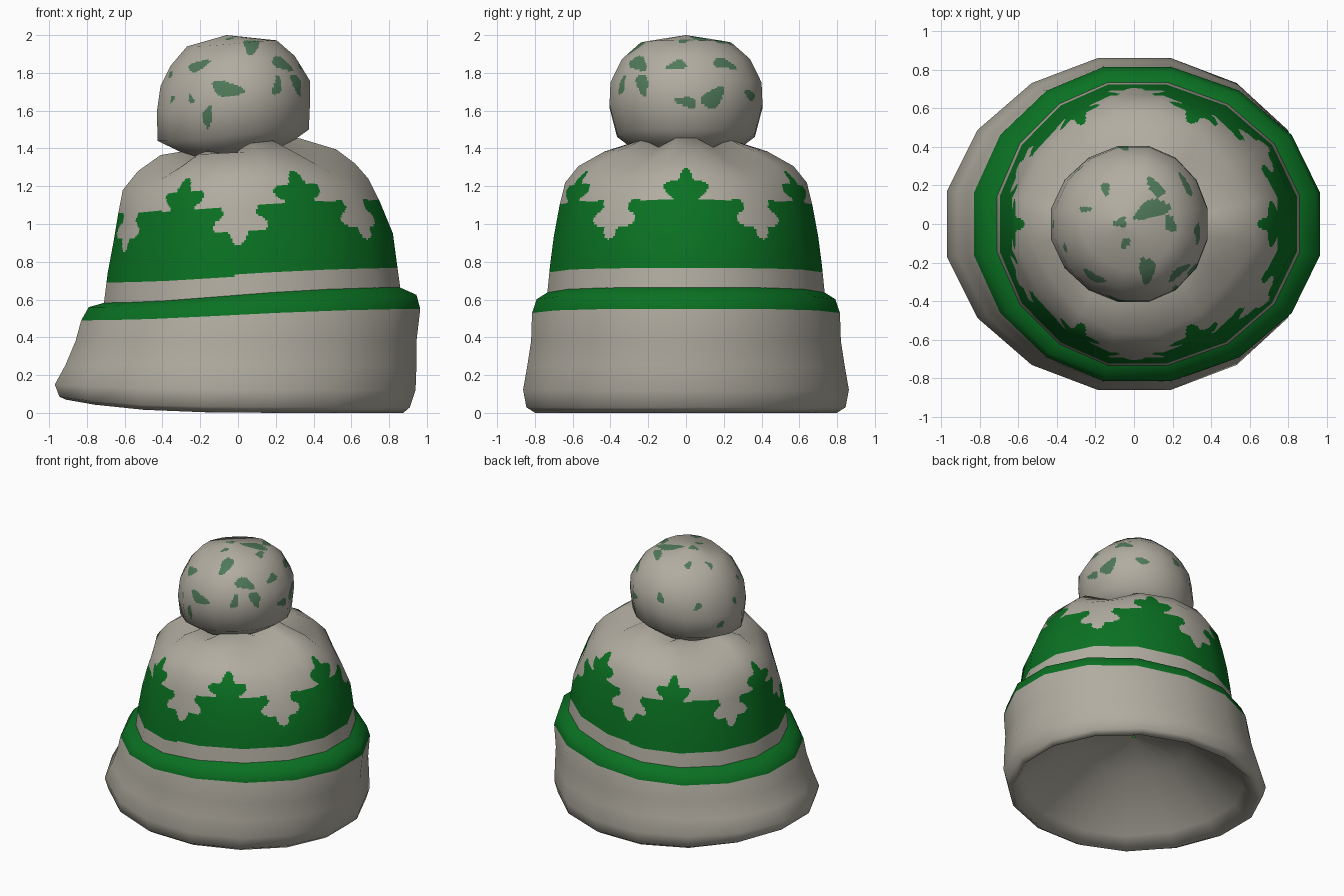
import bpy, bmesh, math
from mathutils import Vector

if "Cube" in bpy.data.objects:
    bpy.data.objects.remove(bpy.data.objects["Cube"])

SIDES = 16


def material(name, rgb):
    m = bpy.data.materials.new(name)
    m.diffuse_color = (*rgb, 1)
    m.use_nodes = True
    m.node_tree.nodes["Principled BSDF"].inputs["Base Color"].default_value = m.diffuse_color
    return m


WOOL = material("cream wool", (0.44, 0.415, 0.355))
GREEN = material("green wool", (0.003, 0.165, 0.016))
FLECK = material("soft green fleck", (0.08, 0.19, 0.10))


def smooth(t):
    t = min(max(t, 0), 1)
    return t * t * (3 - 2 * t)


def ring_point(ring, k):
    """Point k of a tilted oval ring: left x, right x, half depth, left z, right z, tilt power."""
    xl, xr, ry, zl, zr = ring[:5]
    a = (k + 0.5) * 2 * math.pi / SIDES
    n = math.cos(math.pi / SIDES)
    c, s = math.cos(a) / n, math.sin(a) / n
    t = (1 - c) / 2
    f = max(t, 0) ** ring[5] if len(ring) > 5 else smooth(t)
    if xl * xr > 0:                            # tiny off-centre cap ring
        x = (xl + xr) / 2 + (xr - xl) / 2 * c
    else:                                      # left and right halves differ
        x = xr * c if c > 0 else -xl * c * (0.95 + 0.05 * c * c)
    return Vector((x, ry * s, zr + (zl - zr) * f))


def loft(name, rings, mats, rule=None, cols=1, rows=1, shape=None):
    """Low-poly loft; cols and rows split its faces so that a rule can paint them."""
    bm = bmesh.new()
    grid = []
    for j, r in enumerate(rings):
        row = []
        for k in range(SIDES):
            p = ring_point(r, k)
            row.append(bm.verts.new(shape(p, j, k) if shape else p))
        grid.append(row)
    for lo, hi in zip(grid, grid[1:]):
        for k in range(SIDES):
            n = (k + 1) % SIDES
            bm.faces.new((lo[k], lo[n], hi[n], hi[k]))
    bm.normal_update()
    # split each coarse face evenly, keeping the coarse smooth normals
    verts, normals, faces, mat_ids = [], [], [], []
    nc, nr = SIDES * cols, (len(rings) - 1) * rows
    for j in range(nr + 1):
        b = min(j // rows, len(rings) - 2)
        v = j / rows - b
        for i in range(nc):
            k, u = i // cols, (i % cols) / cols
            n = (k + 1) % SIDES
            q = (grid[b][k], grid[b][n], grid[b + 1][k], grid[b + 1][n])
            w = ((1 - u) * (1 - v), u * (1 - v), (1 - u) * v, u * v)
            verts.append(sum((x.co * y for x, y in zip(q, w)), Vector()))
            normals.append(sum((x.normal * y for x, y in zip(q, w)), Vector()).normalized())
    for j in range(nr):
        for i in range(nc):
            n = (i + 1) % nc
            f = (j * nc + i, j * nc + n, (j + 1) * nc + n, (j + 1) * nc + i)
            faces.append(f)
            mid = sum((verts[x] for x in f), Vector()) / 4
            mat_ids.append(rule(mid, j // rows) if rule else 0)
    bm.free()
    me = bpy.data.meshes.new(name)
    me.from_pydata(verts, [], faces)
    for m in mats:
        me.materials.append(m)
    for p, m in zip(me.polygons, mat_ids):
        p.material_index = m
        p.use_smooth = True
    me.normals_split_custom_set_from_vertices(normals)
    ob = bpy.data.objects.new(name, me)
    bpy.context.collection.objects.link(ob)
    return ob


# Folded brim: down the shallow lining, around the rim, up the outside, over the green edge
brim = [
    (-0.01, 0.01, 0.01, 0.47, 0.47), (-0.40, 0.42, 0.38, 0.40, 0.40),
    (-0.80, 0.80, 0.73, 0.14, 0.08, 6), (-0.91, 0.875, 0.80, 0.07, 0.0, 6),
    (-0.945, 0.91, 0.845, 0.085, 0.03, 6), (-0.97, 0.94, 0.862, 0.15, 0.12, 4),
    (-0.915, 0.945, 0.84, 0.25, 0.25), (-0.86, 0.945, 0.82, 0.38, 0.38),
    (-0.83, 0.965, 0.815, 0.49, 0.55), (-0.79, 0.945, 0.79, 0.56, 0.625),
    (-0.70, 0.855, 0.735, 0.585, 0.665)]
loft("folded_brim", brim, [WOOL, GREEN], lambda p, j: int(j >= 8))

# Crown with a leaf-patterned green band and gathered pleats
UP_LEAVES = (0, 65, 118, 180, -118, -65)
DOWN_LEAVES = (35, 90, 155, -155, -90, -35)


def in_leaf(u, v, size):
    """Five-lobed leaf with its tip towards +v."""
    phi = math.atan2(u, v)
    return math.hypot(u, v) < size + 0.027 * math.cos(5 * phi)


def near(angle, centres):
    d = min((((angle - c + 180) % 360) - 180 for c in centres), key=abs)
    return math.radians(d) * 0.68


def crown_rule(p, j):
    x = p.x / (0.82 if p.x > 0 else 0.67)
    z = p.z + 0.07 * smooth((1 - x) / 2)      # undo the sideways tilt
    a = math.degrees(math.atan2(p.y / 0.7, x))
    if z < 0.763:
        return 0
    if in_leaf(near(a, DOWN_LEAVES), 1.06 - z, 0.113):
        return 0
    return int(z < 1.13 or in_leaf(near(a, UP_LEAVES), z - 1.165, 0.108))


def pleat(p, j, k):
    w = (0, 0, 0, 0.15, 0.35, 0.7, 1.1, 0.8, 0.7, 0.5)[j]
    if k in (1, 6, 9, 14):
        p.z -= 0.06 * w
        p.xy *= 1 - 0.1 * w
    elif k in (2, 5, 10, 13):
        p.xy *= 1 - 0.05 * w
    elif k in (4, 11) and j > 6:
        p.z -= 0.06
    return p


crown = [
    (-0.71, 0.86, 0.735, 0.58, 0.655), (-0.69, 0.84, 0.72, 0.74, 0.80),
    (-0.66, 0.82, 0.70, 0.90, 0.95), (-0.635, 0.75, 0.67, 1.05, 1.12),
    (-0.61, 0.69, 0.64, 1.18, 1.24), (-0.53, 0.62, 0.57, 1.28, 1.32),
    (-0.41, 0.52, 0.43, 1.365, 1.395), (-0.26, 0.32, 0.28, 1.39, 1.455),
    (-0.17, 0.20, 0.18, 1.37, 1.43), (-0.02, 0.02, 0.02, 1.38, 1.40)]
loft("crown", crown, [WOOL, GREEN], crown_rule, 24, 13, pleat)

# Pompom flecks: azimuth, elevation, half width, half height
FLECKS = [
    (-125, 28, 0.065, 0.035), (-96, 8, 0.08, 0.038), (-70, 48, 0.045, 0.07),
    (-45, 28, 0.065, 0.038), (-56, 10, 0.026, 0.045), (-35, 11, 0.038, 0.05),
    (-111, -13, 0.026, 0.055), (-125, 0, 0.02, 0.022), (-145, 0, 0.02, 0.02),
    (35, 28, 0.065, 0.03), (-8, 27, 0.055, 0.026), (0, -2, 0.055, 0.026),
    (21, 1, 0.06, 0.05), (56, 3, 0.045, 0.025), (0, 56, 0.045, 0.025),
    (55, 53, 0.06, 0.034), (34, 68, 0.055, 0.09), (170, 81, 0.03, 0.035),
    (125, 52, 0.025, 0.038), (162, 48, 0.018, 0.034), (-104, 72, 0.025, 0.033),
    (95, 12, 0.03, 0.03), (135, 5, 0.025, 0.025), (180, 2, 0.02, 0.025),
    (160, -18, 0.025, 0.02), (-160, 20, 0.025, 0.02)]
SPOTS = []
for az, el, w, h in FLECKS:
    a, e = math.radians(az), math.radians(el)
    s = Vector((math.cos(a) * math.cos(e), math.sin(a) * math.cos(e), math.sin(e)))
    t = Vector((-math.sin(a), math.cos(a), 0))
    SPOTS.append((s, t, s.cross(t), w, h))


def pompom_rule(p, j):
    d = (p - Vector((-0.02, 0, 1.66))).normalized()
    for n, (s, t, b, w, h) in enumerate(SPOTS):
        if d.dot(s) > 0.9:
            u, v = d.dot(t) * 0.39 / w, d.dot(b) * 0.39 / h
            v -= 0.4 * u * (1 if n % 2 == 0 else -1)
            if math.hypot(u, v) < 1 + 0.15 * math.sin(3 * math.atan2(v, u) + n):
                return 1
    return 0


pompom = [
    (-0.03, -0.028, 0.001, 1.32, 1.32), (-0.25, 0.25, 0.25, 1.355, 1.41),
    (-0.425, 0.375, 0.365, 1.44, 1.50), (-0.43, 0.382, 0.405, 1.59, 1.66),
    (-0.41, 0.38, 0.40, 1.73, 1.76), (-0.355, 0.30, 0.34, 1.84, 1.89),
    (-0.27, 0.205, 0.24, 1.94, 1.972), (-0.061, -0.059, 0.001, 2.0, 2.0)]
loft("pompom", pompom, [WOOL, FLECK], pompom_rule, 16, 13)
